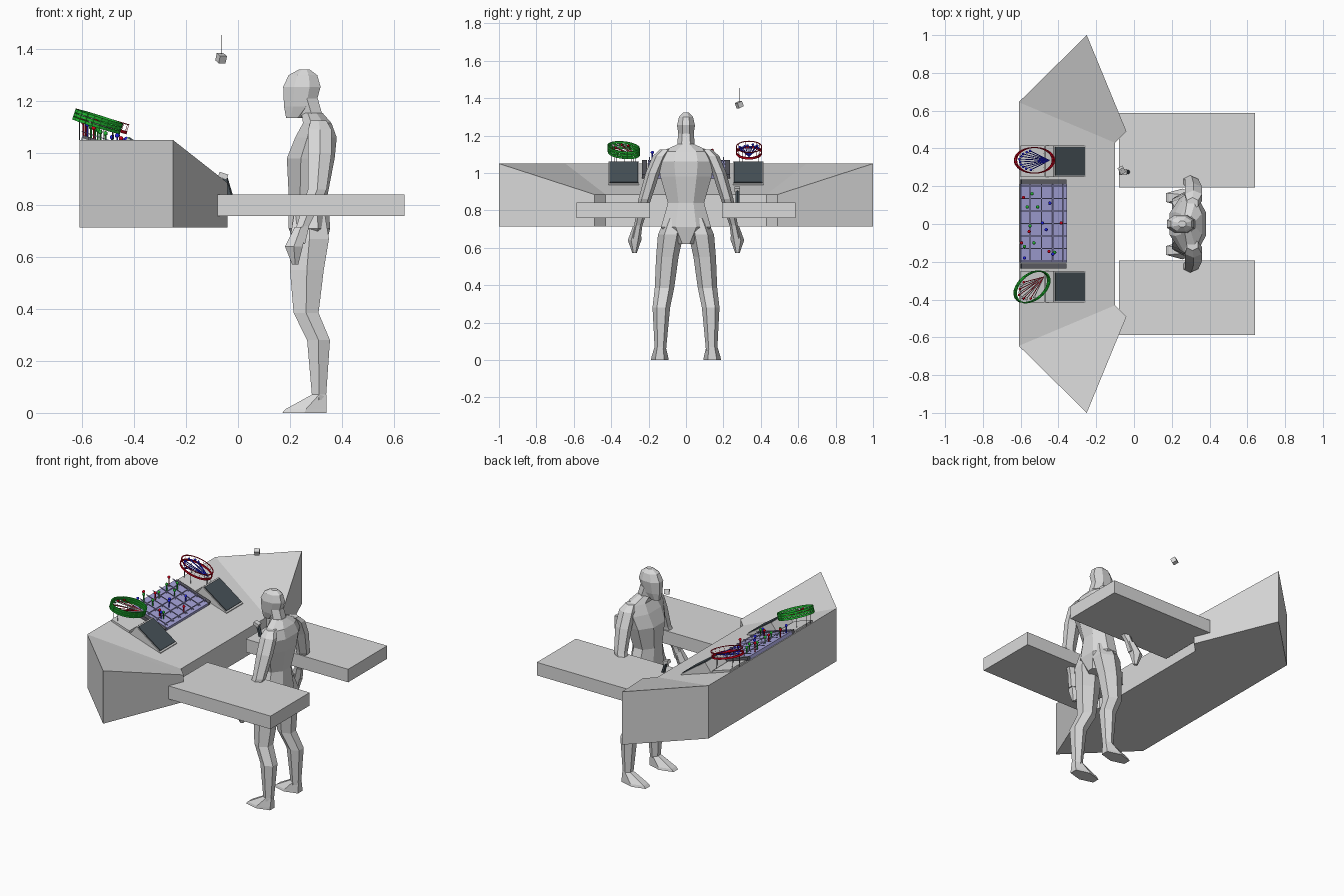
import bpy, bmesh, math, random
from mathutils import Vector, Matrix

if "Cube" in bpy.data.objects:
    bpy.data.objects.remove(bpy.data.objects["Cube"])
random.seed(4)


def material(name, r, g, b):
    m = bpy.data.materials.new(name)
    m.use_nodes = True
    m.diffuse_color = (r, g, b, 1)
    m.node_tree.nodes["Principled BSDF"].inputs["Base Color"].default_value = (r, g, b, 1)
    return m


GREY = material("light grey", .7, .7, .7)
DARK = material("dark slate", .065, .085, .1)
IRON = material("iron grey", .12, .12, .14)
PURPLE = material("lavender", .38, .37, .7)
GREEN = material("green", .015, .46, .03)
RED = material("red", .6, .0, .01)
BLUE = material("blue", .015, .015, .75)


def finish(name, bm, mat, smooth=False):
    bmesh.ops.recalc_face_normals(bm, faces=bm.faces)
    mesh = bpy.data.meshes.new(name)
    bm.to_mesh(mesh)
    bm.free()
    mesh.materials.append(mat)
    ob = bpy.data.objects.new(name, mesh)
    bpy.context.collection.objects.link(ob)
    if smooth:
        bpy.ops.object.select_all(action="DESELECT")
        ob.select_set(True)
        bpy.context.view_layer.objects.active = ob
        bpy.ops.object.shade_smooth_by_angle()


def add_box(bm, centre, size, turn=Matrix()):
    m = Matrix.Translation(centre) @ turn @ Matrix.Diagonal((*size, 1))
    bmesh.ops.create_cube(bm, size=1, matrix=m)


def box(name, centre, size, mat, turn=Matrix()):
    bm = bmesh.new()
    add_box(bm, centre, size, turn)
    finish(name, bm, mat)


def add_rod(bm, a, b, r, sides=4):
    a, b = Vector(a), Vector(b)
    d = b - a
    m = Matrix.Translation((a + b) / 2) @ d.to_track_quat("Z", "Y").to_matrix().to_4x4()
    bmesh.ops.create_cone(bm, cap_ends=True, segments=sides, radius1=r, radius2=r,
                          depth=d.length, matrix=m)


def add_ball(bm, centre, r):
    bmesh.ops.create_icosphere(bm, subdivisions=2, radius=r, matrix=Matrix.Translation(centre))


def loft(name, rings, mat, sides=6):
    """Skin horizontal rings given as (x, y, z, x radius, y radius)."""
    bm = bmesh.new()
    loops = []
    for x, y, z, rx, ry in rings:
        angles = [2 * math.pi * (i + .5) / sides for i in range(sides)]
        k = 1 / math.cos(math.pi / sides)
        loops.append([bm.verts.new((x + rx * k * math.cos(t), y + ry * math.sin(t), z))
                      for t in angles])
    for lo, hi in zip(loops, loops[1:]):
        for i in range(sides):
            j = (i + 1) % sides
            bm.faces.new((lo[i], lo[j], hi[j], hi[i]))
    bm.faces.new(loops[0])
    bm.faces.new(loops[-1])
    finish(name, bm, mat)


def prism_y(name, profile, y0, y1, mat):
    bm = bmesh.new()
    ends = [[bm.verts.new((x, y, z)) for x, z in profile] for y in (y0, y1)]
    for end in ends:
        bm.faces.new(end)
    for i in range(len(profile)):
        j = (i + 1) % len(profile)
        bm.faces.new((ends[0][i], ends[0][j], ends[1][j], ends[1][i]))
    finish(name, bm, mat)


# Console body: winged outline with a top sloping down to the operator
half = [(-.61, .645, 1.05), (-.25, 1, 1.05), (-.04, .49, .885), (-.10, .43, .885)]
outline = half + [(x, -y, z) for x, y, z in reversed(half)]
bm = bmesh.new()
top = [bm.verts.new(p) for p in outline]
low = [bm.verts.new((x, y, .713)) for x, y, z in outline]
bm.faces.new(low)
for i in range(8):
    j = (i + 1) % 8
    bm.faces.new((low[i], low[j], top[j], top[i]))
bm.faces.new((top[0], top[3], top[4], top[7]))
for a, b, c, d in ((0, 1, 2, 3), (7, 6, 5, 4)):
    bm.faces.new((top[a], top[b], top[c]))
    bm.faces.new((top[a], top[c], top[d]))
finish("console_body", bm, GREY)

SLOPE = math.atan2(.165, .51)
TILT = Matrix.Rotation(SLOPE, 4, "Y")


def deck(x):
    return 1.05 - (x + .61) * math.tan(SLOPE)


# Side tables, screens and wheel bases on both sides
for s, side in ((1, "left"), (-1, "right")):
    box(f"side_table_{side}", (.28, s * .39, .8), (.72, .393, .083), GREY)
    y0, y1 = s * .25, s * .415
    prism_y(f"screen_wedge_{side}",
            [(-.475, deck(-.475) - .01), (-.425, 1.06), (-.255, .94), (-.255, .91)], y0, y1, GREY)
    tilt = math.atan2(.12, .17)
    box(f"screen_{side}", (-.34, s * .3325, 1.002), (.19, .152, .008), DARK,
        Matrix.Rotation(tilt, 4, "Y"))
    prism_y(f"wheel_base_{side}",
            [(-.6, 1.03), (-.6, 1.06), (-.475, 1.02), (-.475, .99)], y0, y1, GREY)
    box(f"panel_rail_{side}", (-.48, s * .222, deck(-.48) + .008), (.25, .026, .03), IRON, TILT)

# Lavender plotting panel with a raised fine lattice
box("plot_panel", (-.48, .003, deck(-.48) + .012), (.255, .415, .02), PURPLE, TILT)
LIFT = .036
bm = bmesh.new()
columns = (-.55, -.49, -.43, -.375)
for i in range(7):
    y = -.195 + i * .066
    add_box(bm, (-.48, y, deck(-.48) + LIFT), (.255, .005, .003), TILT)
    for x in columns:
        add_box(bm, (x, y, deck(x) + LIFT / 2), (.003, .003, LIFT))
for x in columns:
    add_box(bm, (x, .003, deck(x) + LIFT), (.005, .415, .003), TILT)
finish("panel_lattice", bm, PURPLE)

# Marker pins standing on the panel, taller towards the far edge
pins = {
    "green": (GREEN, [(-.54, .16), (-.565, .09), (-.51, .09), (-.55, -.01), (-.53, -.1),
                      (-.58, -.12), (-.42, -.15)]),
    "red": (RED, [(-.585, .14), (-.385, .005), (-.555, -.04), (-.45, -.145), (-.595, -.1)]),
    "blue": (BLUE, [(-.445, .11), (-.485, .005), (-.58, -.18), (-.465, -.03), (-.43, -.16)]),
}
for name, (mat, spots) in pins.items():
    bm = bmesh.new()
    for x, y in spots:
        foot = deck(x) + .02
        head = foot + random.uniform(.03, .045) + max(0, -.5 - x) * .2
        add_rod(bm, (x, y, foot), (x, y, head), .0035, 8)
        add_ball(bm, (x, y, head), .009)
    finish(f"pins_{name}", bm, mat, True)


# Floating tilted oval wheels: bands, rim bars, inner fan and support wires
def wheel(name, centre, normal, spin, h, rim, fans, bands, bar):
    m = (Matrix.Translation(centre) @ Matrix.Rotation(math.atan2(normal[0], 1), 4, "Y")
         @ Matrix.Rotation(math.atan2(-normal[1], 1), 4, "X") @ Matrix.Rotation(spin, 4, "Z"))

    def at(t, scale, z):
        return m @ Vector((.108 * scale * math.cos(t), .07 * scale * math.sin(t), z))
    steps = [2 * math.pi * i / 40 for i in range(40)]
    # Rim
    bm = bmesh.new()
    for z0, z1 in bands:
        loops = [[bm.verts.new(at(t, k, z)) for t in steps]
                 for k, z in ((1, z0), (1, z1), (.94, z1), (.94, z0))]
        for q in range(4):
            a, b = loops[q], loops[(q + 1) % 4]
            for i in range(40):
                j = (i + 1) % 40
                bm.faces.new((a[i], a[j], b[j], b[i]))
    for t in steps[::2]:
        add_rod(bm, at(t, .98, -h), at(t, .98, h), bar)
    finish(name + "_rim", bm, rim, True)
    # Fan of rays spreading from one end of the oval, in alternating colours
    apex = at(0, .8, -h * .5)
    for first, mat in enumerate(fans):
        bm = bmesh.new()
        for i in range(first, 10, 2):
            t = math.pi * (.6 + .09 * i)
            tip = at(t, .75, h * random.uniform(-.6, .6))
            add_rod(bm, apex, tip, .0025, 6)
            add_ball(bm, tip, .007)
        finish(f"{name}_fan_{first + 1}", bm, mat, True)
    # Support wires
    bm = bmesh.new()
    for t in steps[::5]:
        p = at(t, .75, -h)
        add_rod(bm, p, (p.x, p.y, deck(p.x)), .001)
    finish(name + "_wires", bm, IRON)


wheel("green_wheel", (-.54, -.333, 1.122), (.33, -.05), .65, .021, GREEN, (RED, GREY),
      [(-.021, -.009), (-.006, .006), (.009, .021)], .003)
wheel("red_wheel", (-.527, .337, 1.122), (.3, 0), 0, .02, RED, (BLUE, BLUE),
      [(-.02, -.008), (.016, .02)], .001)

# Control stick on the left table and the hanging sensor
bm = bmesh.new()
add_rod(bm, (-.03, .275, .83), (-.052, .275, .905), .012, 6)
finish("stick_post", bm, DARK)
box("stick_head", (-.057, .275, .913), (.035, .03, .02), GREY, TILT)
box("hanging_sensor", (-.065, .285, 1.365), (.03, .03, .03), GREY,
    Matrix.Rotation(.5, 4, "Z") @ Matrix.Rotation(.4, 4, "X"))
bm = bmesh.new()
add_rod(bm, (-.065, .285, 1.37), (-.065, .285, 1.455), .001)
finish("sensor_wire", bm, IRON)

# Operator: torso, neck and head
loft("torso", [(.28, 0, .62, .05, .05), (.275, 0, .71, .08, .145), (.27, 0, .84, .075, .105),
               (.28, 0, .98, .092, .148), (.3, 0, 1.06, .08, .165), (.305, 0, 1.115, .055, .14),
               (.285, 0, 1.155, .04, .045)], GREY, 8)
loft("neck", [(.295, 0, 1.11, .04, .05), (.265, 0, 1.21, .042, .042)], GREY)
loft("head", [(.215, 0, 1.135, .03, .024), (.237, 0, 1.18, .06, .04), (.246, 0, 1.255, .072, .052),
              (.25, 0, 1.3, .055, .04), (.255, 0, 1.322, .02, .018)], GREY, 8)

# Operator: limbs on both sides
for s, side in ((1, "left"), (-1, "right")):
    loft(f"arm_{side}", [(.23, s * .268, .65, .028, .026), (.25, s * .255, .72, .024, .022),
                         (.305, s * .22, .86, .036, .034), (.315, s * .178, 1.0, .045, .038),
                         (.315, s * .14, 1.09, .045, .038), (.31, s * .11, 1.125, .03, .03)], GREY)
    loft(f"hand_{side}", [(.22, s * .275, .572, .012, .012), (.215, s * .275, .64, .034, .036),
                          (.242, s * .262, .715, .024, .022)], GREY)
    loft(f"leg_{side}", [(.312, s * .137, .05, .026, .03), (.31, s * .132, .28, .044, .047),
                         (.262, s * .115, .385, .048, .052), (.265, s * .1, .55, .065, .06),
                         (.275, s * .082, .67, .075, .068), (.275, s * .06, .76, .06, .05)], GREY)
    loft(f"foot_{side}", [(.255, s * .14, 0, .085, .047), (.262, s * .14, .015, .078, .045),
                          (.312, s * .138, .07, .028, .03)], GREY)
